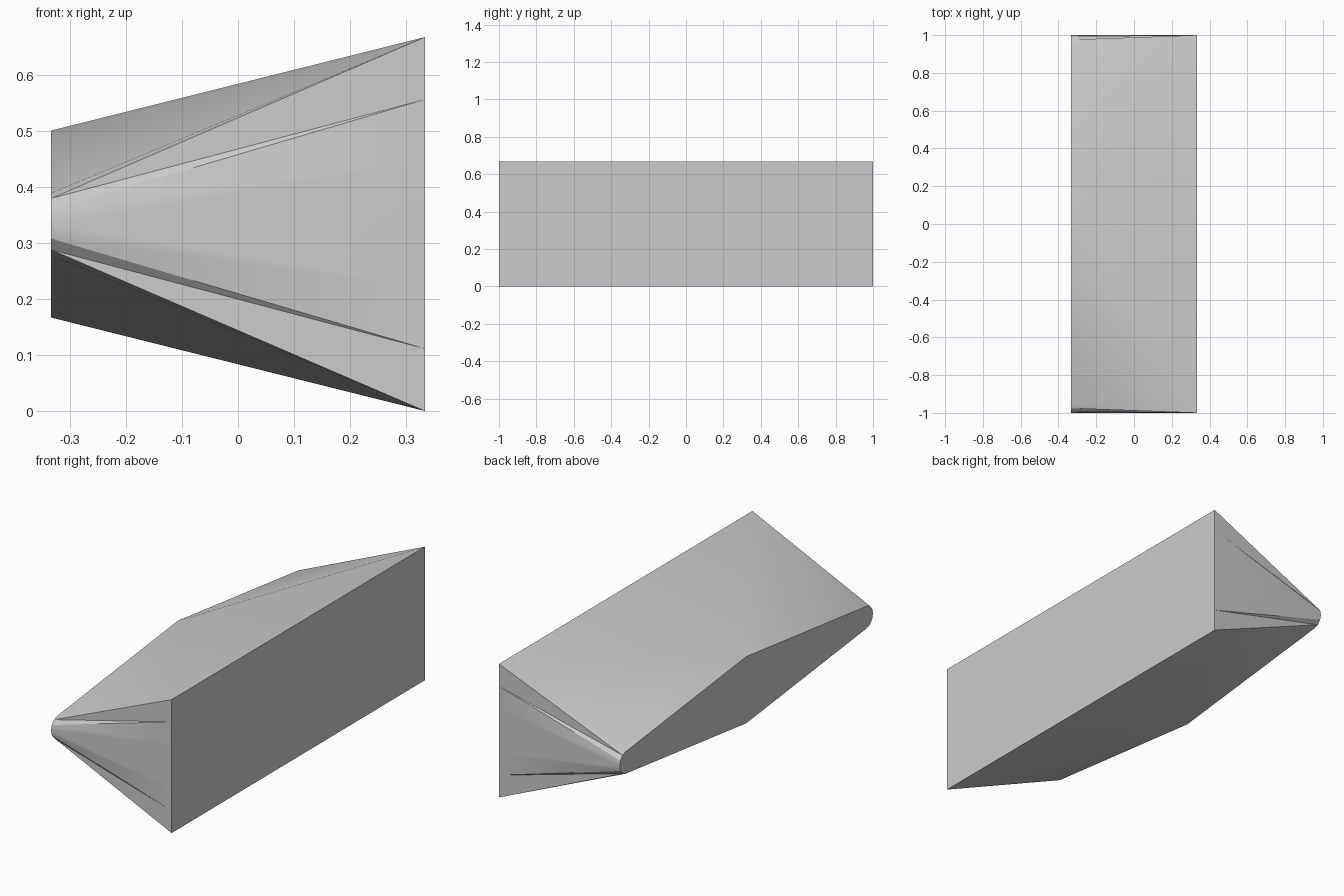
import bpy
import bmesh
import math

if "Cube" in bpy.data.objects:
    bpy.data.objects.remove(bpy.data.objects["Cube"], do_unlink=True)

# Overall proportions
HALF_X, HALF_Y, HEIGHT = 1 / 3, 1.0, 2 / 3
MID_Z, PEAK, RADIUS = HEIGHT / 2, HEIGHT / 4, 1 / 18
STEPS = 6
ARC_END = math.radians(83.2)   # angle where the straight sides meet the rounded tip

grey = bpy.data.materials.new("plain_grey")
grey.use_nodes = True
colour = (0.6, 0.6, 0.6, 1)
grey.diffuse_color = colour
grey.node_tree.nodes["Principled BSDF"].inputs["Base Color"].default_value = colour

bm = bmesh.new()


def rounded_tip(side):
    """Points of the small rounded tip, from top to bottom."""
    points = []
    for i in range(STEPS + 1):
        a = ARC_END * (1 - 2 * i / STEPS)
        y = side * (HALF_Y - RADIUS + RADIUS * math.cos(a))
        points.append(bm.verts.new((-HALF_X, y, MID_Z + RADIUS * math.sin(a))))
    return points


def upright_edge(side):
    """Points of the upright edge of the large rectangle, from top to bottom."""
    return [bm.verts.new((HALF_X, side * HALF_Y, HEIGHT * (1 - i / STEPS)))
            for i in range(STEPS + 1)]


tips = {s: rounded_tip(s) for s in (-1, 1)}
edges = {s: upright_edge(s) for s in (-1, 1)}
peaks = [bm.verts.new((-HALF_X, 0, MID_Z + PEAK)),
         bm.verts.new((-HALF_X, 0, MID_Z - PEAK))]

# Tapered ends, splitting each strip along its convex diagonal
for s in (-1, 1):
    tip, edge = tips[s], edges[s]
    for i in range(STEPS):
        if i < STEPS // 2:
            bm.faces.new((edge[i], tip[i], tip[i + 1]))
            bm.faces.new((edge[i], tip[i + 1], edge[i + 1]))
        else:
            bm.faces.new((edge[i], tip[i], edge[i + 1]))
            bm.faces.new((edge[i + 1], tip[i], tip[i + 1]))

# Sloping top and bottom
for peak, k in zip(peaks, (0, STEPS)):
    bm.faces.new((peak, edges[-1][k], edges[1][k]))
    for s in (-1, 1):
        bm.faces.new((peak, tips[s][k], edges[s][k]))

# Large rectangle and small rounded diamond
bm.faces.new(edges[-1] + edges[1][::-1])
bm.faces.new([peaks[0]] + tips[1] + [peaks[1]] + tips[-1][::-1])
bmesh.ops.recalc_face_normals(bm, faces=bm.faces[:])

mesh = bpy.data.meshes.new("tapered_block")
bm.to_mesh(mesh)
bm.free()
mesh.materials.append(grey)
block = bpy.data.objects.new("tapered_block", mesh)
bpy.context.collection.objects.link(block)

bpy.ops.object.select_all(action='DESELECT')
block.select_set(True)
bpy.context.view_layer.objects.active = block
bpy.ops.object.shade_smooth_by_angle(angle=math.radians(35))
